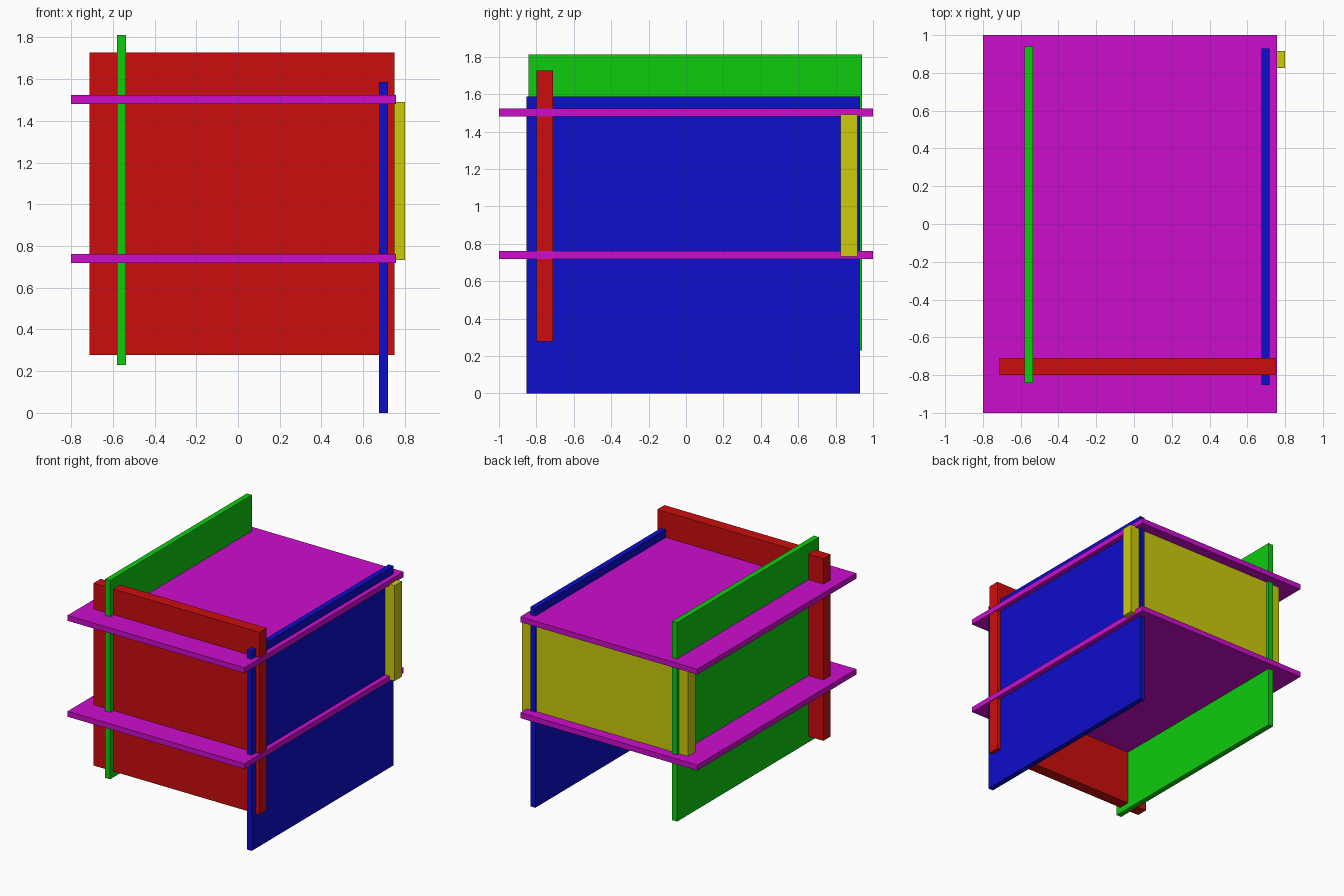
import bpy

if "Cube" in bpy.data.objects:
    bpy.data.objects.remove(bpy.data.objects["Cube"])


def material(name, color):
    m = bpy.data.materials.new(name)
    m.diffuse_color = (*color, 1.0)
    m.use_nodes = True
    m.node_tree.nodes["Principled BSDF"].inputs["Base Color"].default_value = m.diffuse_color
    return m


HI, LO = 0.604, 0.004
red = material("red", (HI, LO, LO))
green = material("green", (LO, HI, LO))
blue = material("blue", (LO, LO, HI))
yellow = material("yellow", (HI, HI, LO))
magenta = material("magenta", (HI, LO, HI))


def board(name, x, y, z, mat):
    """Flat board given by its (min, max) extent on each axis."""
    spans = (x, y, z)
    bpy.ops.mesh.primitive_cube_add(size=1, location=[(a + b) / 2 for a, b in spans])
    ob = bpy.context.object
    ob.name = ob.data.name = name
    ob.scale = [b - a for a, b in spans]
    bpy.ops.object.transform_apply(location=False, rotation=False, scale=True)
    ob.data.materials.append(mat)
    return ob


# Two horizontal shelves
for name, z in (("lower_shelf", 0.718), ("upper_shelf", 1.481)):
    board(name, (-0.80, 0.757), (-1.0, 1.0), (z, z + 0.043), magenta)

# Upright side panels
board("left_panel", (-0.58, -0.536), (-0.842, 0.94), (0.23, 1.812), green)
board("right_panel", (0.675, 0.718), (-0.852, 0.93), (0.0, 1.587), blue)

# Thick front panel crossing both shelves
board("front_panel", (-0.712, 0.75), (-0.80, -0.71), (0.277, 1.727), red)

# Back panel between the shelves
board("back_panel", (-0.66, 0.80), (0.825, 0.917), (0.732, 1.491), yellow)
